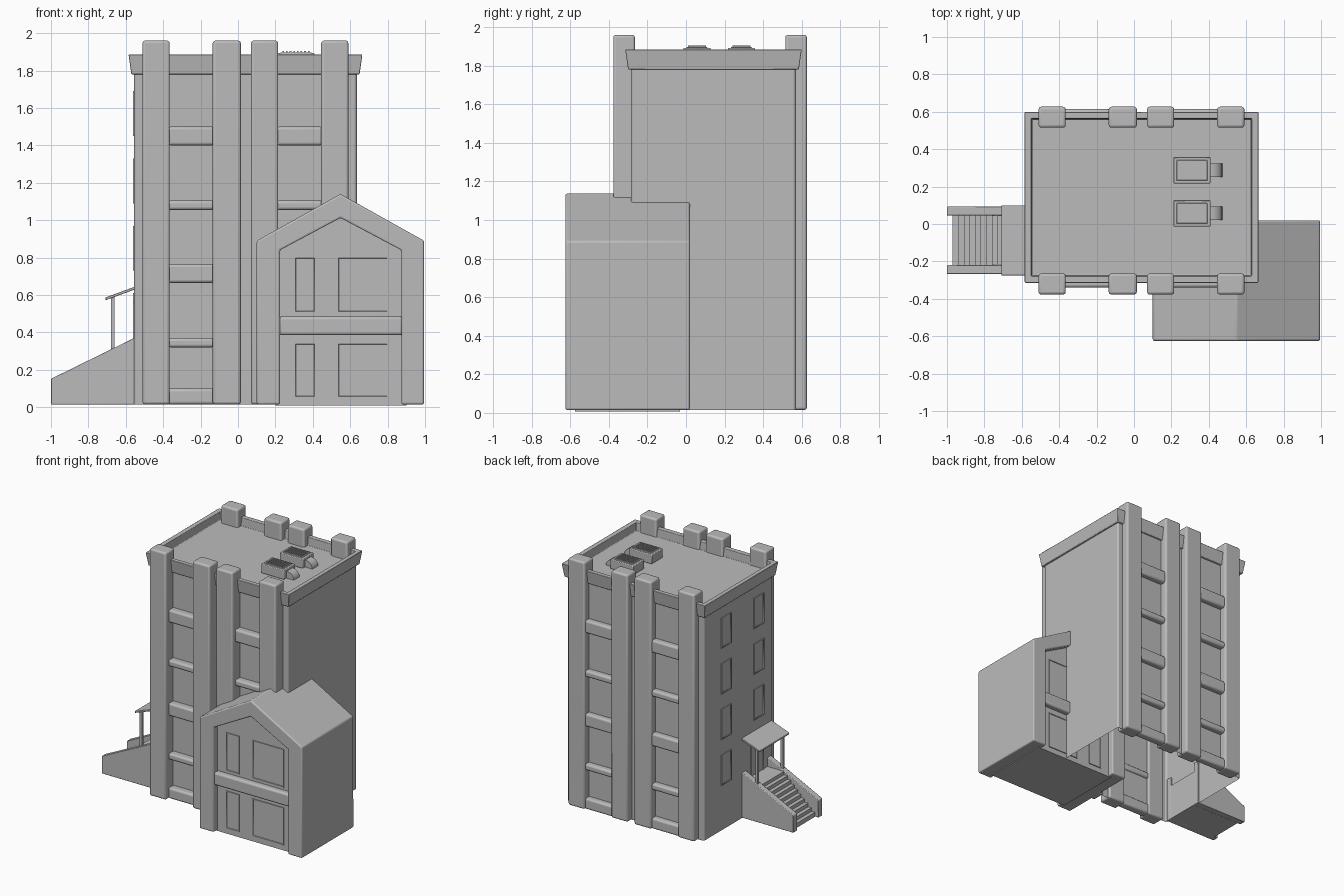
import bpy, bmesh, math
from mathutils import Vector

if "Cube" in bpy.data.objects:
    bpy.data.objects.remove(bpy.data.objects["Cube"], do_unlink=True)

GREY = (0.5, 0.5, 0.5, 1)
mat = bpy.data.materials.new("plain grey")
mat.use_nodes = True
mat.diffuse_color = GREY
mat.node_tree.nodes["Principled BSDF"].inputs["Base Color"].default_value = GREY


def finish(bm, name, bevel=0.0, segs=2):
    bmesh.ops.recalc_face_normals(bm, faces=bm.faces)
    me = bpy.data.meshes.new(name)
    bm.to_mesh(me)
    bm.free()
    ob = bpy.data.objects.new(name, me)
    bpy.context.collection.objects.link(ob)
    me.materials.append(mat)
    if bevel:
        mod = ob.modifiers.new("soft edges", "BEVEL")
        mod.width, mod.segments = bevel, segs
        mod.limit_method = "ANGLE"
    bpy.context.view_layer.objects.active = ob
    ob.select_set(True)
    bpy.ops.object.shade_smooth_by_angle(angle=math.radians(35))
    ob.select_set(False)
    return ob


def prism(name, profile, y0, y1, bevel=0.0, segs=2):
    """Extrude an (x, z) profile from y0 to y1."""
    bm = bmesh.new()
    face = bm.faces.new([bm.verts.new((x, y0, z)) for x, z in profile])
    new = bmesh.ops.extrude_face_region(bm, geom=[face])["geom"]
    bmesh.ops.translate(bm, vec=(0, y1 - y0, 0),
                        verts=[v for v in new if isinstance(v, bmesh.types.BMVert)])
    return finish(bm, name, bevel, segs)


def box(name, x0, x1, y0, y1, z0, z1, bevel=0.0, segs=2):
    return prism(name, [(x0, z0), (x1, z0), (x1, z1), (x0, z1)], y0, y1, bevel, segs)


def window(name, x0, x1, y0, y1, z0, z1, out):
    """Thin plate with a sunken pane on the side facing 'out'."""
    ob = box(name, x0, x1, y0, y1, z0, z1)
    bm = bmesh.new()
    bm.from_mesh(ob.data)
    face = max(bm.faces, key=lambda f: f.normal.dot(Vector(out)))
    bmesh.ops.inset_region(bm, faces=[face], thickness=0.01, depth=0)
    bmesh.ops.inset_region(bm, faces=[face], thickness=0.003, depth=-0.005)
    bm.to_mesh(ob.data)
    bm.free()


# Tower plan
X0, X1, Y0, Y1 = -0.555, 0.635, -0.285, 0.57
BASE, EAVE, ROOF = 0.015, 1.78, 1.82


def rings(name, steps, cap, bevel):
    """Stack of rectangles around the tower plan, given as (offset, z)."""
    bm = bmesh.new()
    loops = []
    for o, z in steps:
        loops.append([bm.verts.new(p) for p in (
            (X0 - o, Y0 - o, z), (X1 + o, Y0 - o, z),
            (X1 + o, Y1 + o, z), (X0 - o, Y1 + o, z))])
    for a, b in zip(loops, loops[1:]):
        for i in range(4):
            j = (i + 1) % 4
            bm.faces.new((a[i], a[j], b[j], b[i]))
    if cap:
        bm.faces.new(loops[-1])
    return finish(bm, name, bevel)


rings("tower_walls", [(0, BASE), (0, EAVE + 0.02)], False, 0.012)
rings("cornice_and_roof", [(-0.01, EAVE), (0.015, EAVE), (0.03, 1.885),
                           (-0.005, 1.885), (-0.01, ROOF)], True, 0.004)

# Pilasters and the bands between them, front and back
pilasters = [(-0.51, -0.365), (-0.135, 0.015), (0.07, 0.215), (0.445, 0.59)]
bays = [(-0.365, -0.135), (0.215, 0.445)]
bands = [(BASE, 0.1), (0.32, 0.37), (0.665, 0.765), (1.055, 1.105), (1.4, 1.5)]
for side, p0, p1, b0, b1 in (("front", -0.377, -0.265, -0.34, -0.27),
                             ("back", 0.515, 0.627, 0.55, 0.615)):
    for x0, x1 in pilasters:
        box(side + "_pilaster", x0, x1, p0, p1, BASE, 1.96, 0.014, 3)
    for x0, x1 in bays:
        for z0, z1 in bands:
            box(side + "_band", x0 - 0.01, x1 + 0.01, b0, b1, z0, z1, 0.015, 3)

# Windows on the right side wall
for y in (0.295, -0.11):
    for z in (0.49, 0.85, 1.21, 1.57):
        if y > 0 or z > 0.5:
            window("side_window", X0 - 0.007, X0 + 0.002, y - 0.062, y + 0.062,
                   z - 0.12, z + 0.12, (-1, 0, 0))
window("side_door", X0 - 0.007, X0 + 0.002, -0.17, -0.01, 0.29, 0.56, (-1, 0, 0))

# Rooftop cooling units
for y in (0.057, 0.287):
    box("cooling_unit", 0.21, 0.41, y - 0.07, y + 0.07, ROOF, 1.893, 0.005)
    box("cooling_grille", 0.227, 0.393, y - 0.054, y + 0.054, 1.89, 1.897, 0.003)
    for i in range(8):
        x = 0.237 + i * 0.0195
        box("grille_slat", x, x + 0.009, y - 0.047, y + 0.047, 1.895, 1.904)
    arc = [(0.41 + 0.062 * math.sin(a), ROOF + 0.055 * math.cos(a))
           for a in (math.pi / 2 * i / 6 for i in range(7))]
    prism("cooling_duct", [(0.4, ROOF), (0.4, ROOF + 0.055)] + arc, y - 0.036, y + 0.036)

# Gabled annex: frame open at both ends around a set-back core
MID, AY0, AY1 = 0.548, -0.625, 0.02
outer = [(0.1, BASE), (0.1, 0.89), (MID, 1.14), (0.995, 0.89), (0.995, BASE)]
inner = [(0.225, BASE), (0.225, 0.84), (MID, 1.012), (0.873, 0.84), (0.873, BASE)]
prism("annex_frame", outer + inner[::-1], AY0, AY1, 0.01, 3)
core = [(0.2, 0.008), (0.2, 0.85), (MID, 1.04), (0.9, 0.85), (0.9, 0.008)]
prism("annex_core", core, AY0 + 0.05, AY1 - 0.05)
for y, out in ((AY0 + 0.05, -1), (AY1 - 0.05, 1)):
    lo, hi = sorted((y - out * 0.02, y + out * 0.045))
    box("annex_band", 0.22, 0.88, lo, hi, 0.385, 0.485, 0.015, 3)
    lo, hi = sorted((y - out * 0.002, y + out * 0.007))
    for x0, x1 in ((0.3, 0.415), (0.53, 0.805)):
        for z0, z1 in ((0.05, 0.345), (0.505, 0.805)):
            window("annex_window", x0, x1, lo, hi, z0, z1, (0, out, 0))

# Side stairs with solid cheek walls
for y0, y1 in ((-0.268, -0.22), (0.045, 0.093)):
    prism("stair_cheek", [(-1, BASE), (X0 + 0.01, BASE), (X0 + 0.01, 0.375), (-1, 0.152)],
          y0, y1, 0.004)
n, sx, dx = 9, -0.97, 0.03
steps = [(sx, BASE)]
for i in range(n):
    z = 0.05 + i * 0.028
    steps += [(sx + i * dx, z), (sx + (i + 1) * dx, z)]
steps += [(sx + n * dx, 0.3), (X0 + 0.01, 0.3), (X0 + 0.01, BASE)]
prism("stair_steps", steps, -0.222, 0.047)

# Porch awning on two posts
for y in (-0.245, 0.07):
    box("porch_post", -0.68, -0.66, y - 0.01, y + 0.01, 0.3, 0.588)
prism("porch_awning", [(-0.708, 0.572), (X0 + 0.005, 0.63), (X0 + 0.005, 0.645), (-0.708, 0.587)],
      -0.275, 0.1, 0.003)
